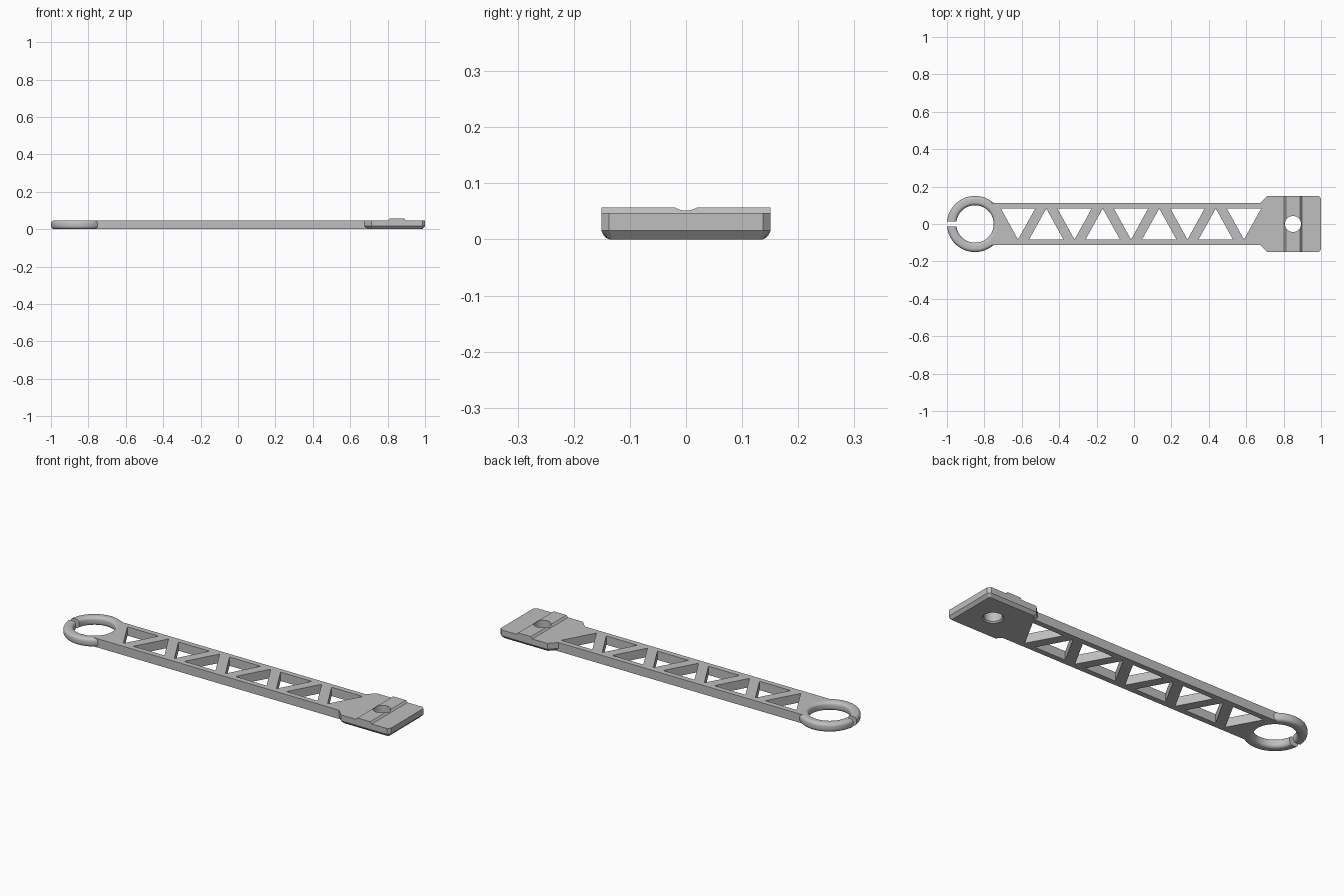
import bpy, bmesh
from math import cos, sin, pi, radians
from mathutils import Vector

cube = bpy.data.objects.get("Cube")
if cube:
    bpy.data.objects.remove(cube, do_unlink=True)

grey = bpy.data.materials.new("plain grey")
grey.use_nodes = True
grey.diffuse_color = (0.52, 0.52, 0.52, 1)
grey.node_tree.nodes["Principled BSDF"].inputs["Base Color"].default_value = grey.diffuse_color

H = 0.047            # thickness of the arm
RING_X = -0.85       # centre of the clip ring
HOLE_X = 0.85        # centre of the bolt hole


def finish(name, bm):
    bmesh.ops.recalc_face_normals(bm, faces=bm.faces)
    mesh = bpy.data.meshes.new(name)
    bm.to_mesh(mesh)
    bm.free()
    mesh.materials.append(grey)
    obj = bpy.data.objects.new(name, mesh)
    bpy.context.collection.objects.link(obj)
    return obj


def add_loft(bm, layers):
    """Closed solid through (z, outline) layers with matching outlines."""
    rings = [[bm.verts.new((x, y, z)) for x, y in pts] for z, pts in layers]
    bm.faces.new(rings[0])
    bm.faces.new(rings[-1])
    for low, high in zip(rings, rings[1:]):
        n = len(low)
        for i in range(n):
            j = (i + 1) % n
            bm.faces.new((low[i], low[j], high[j], high[i]))


def loft(name, *layers):
    bm = bmesh.new()
    add_loft(bm, layers)
    return finish(name, bm)


def rect(x0, x1, y):
    return [(x0, -y), (x1, -y), (x1, y), (x0, y)]


def circle(cx, r, n=64):
    return [(cx + r * cos(2 * pi * i / n), r * sin(2 * pi * i / n)) for i in range(n)]


def mirrored(half):
    return half + [(x, -y) for x, y in reversed(half)]


def combine(target, other, operation):
    """Apply a boolean and remove the other object."""
    mod = target.modifiers.new("combine", 'BOOLEAN')
    mod.operation = operation
    mod.solver = 'EXACT'
    mod.object = other
    other.hide_render = True
    bpy.context.view_layer.objects.active = target
    bpy.ops.object.modifier_apply(modifier=mod.name)
    bpy.data.objects.remove(other, do_unlink=True)


# Lattice arm: a bar with alternating triangular windows
arm = loft("clip_arm", (0, rect(-0.8, 0.75, 0.112)), (H, rect(-0.8, 0.75, 0.112)))
bm = bmesh.new()
for i in range(9):
    side = 1 if i % 2 == 0 else -1
    x = -0.62 + 0.151 * i
    tri = [(x - 0.092, 0.083 * side), (x + 0.092, 0.083 * side), (x, -0.083 * side)]
    add_loft(bm, [(-0.1, tri), (0.2, tri)])
combine(arm, finish("windows", bm), 'DIFFERENCE')
seat = circle(RING_X, 0.125)
combine(arm, loft("ring_seat", (-0.1, seat), (0.2, seat)), 'DIFFERENCE')

# Clip ring: rounded section spun around its centre
bm = bmesh.new()
r = 0.017
section = []
for k, (cx, cz) in enumerate([(0.15 - r, H - r), (0.1 + r, H - r), (0.1 + r, r), (0.15 - r, r)]):
    for s in range(6):
        a = (k + s / 5) * pi / 2
        section.append(bm.verts.new((RING_X + cx + r * cos(a), 0, cz + r * sin(a))))
edges = [bm.edges.new((section[i - 1], section[i])) for i in range(len(section))]
bmesh.ops.spin(bm, geom=section + edges, cent=Vector((RING_X, 0, 0)), axis=(0, 0, 1),
               angle=2 * pi, steps=72, use_merge=True)
bmesh.ops.remove_doubles(bm, verts=bm.verts, dist=0.0001)
combine(arm, finish("clip_ring", bm), 'UNION')

# Slot that opens the ring
slot = rect(-1.1, -0.9, 0.013)
combine(arm, loft("ring_slot", (-0.1, slot), (0.2, slot)), 'DIFFERENCE')

# Mounting plate with chamfered corners and underside
outline = mirrored([(0.70, 0.10), (0.676, 0.112), (0.715, 0.151), (0.986, 0.151), (1.0, 0.137)])
base = mirrored([(0.70, 0.09), (0.682, 0.098), (0.721, 0.137), (0.980, 0.137), (0.986, 0.131)])
plate = loft("mounting_plate", (0, base), (0.0155, outline), (H, outline))

# Raised rib across the plate
foot = rect(0.803, 0.897, 0.151)
rib = loft("rib", (0.03, foot), (H, foot), (0.057, rect(0.812, 0.888, 0.151)))
combine(plate, rib, 'UNION')
combine(arm, plate, 'UNION')

# Bolt hole, widened at the underside
bore = circle(HOLE_X, 0.043, 48)
wide = circle(HOLE_X, 0.05, 48)
combine(arm, loft("bolt_hole", (-0.05, wide), (0, wide), (0.007, bore), (0.2, bore)), 'DIFFERENCE')

# Smooth the round parts, keep the edges sharp
bpy.ops.object.select_all(action='DESELECT')
arm.select_set(True)
bpy.context.view_layer.objects.active = arm
bpy.ops.object.shade_smooth_by_angle(angle=radians(25))
